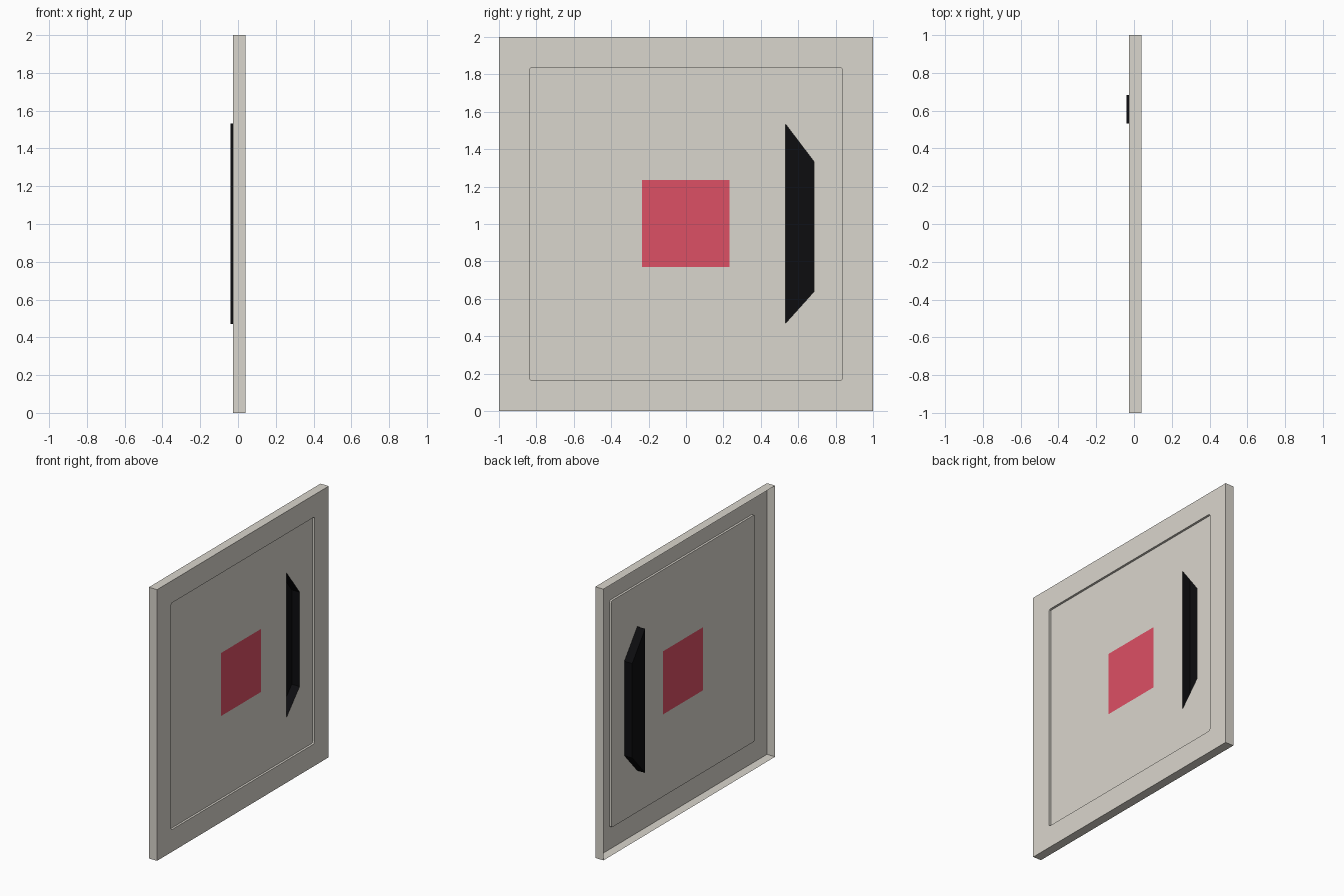
import bpy, bmesh, math

if "Cube" in bpy.data.objects:
    bpy.data.objects.remove(bpy.data.objects["Cube"])

# Depth planes along x: pressed sheet, open towards -x
FACE, FLOOR, RIM, POCKET = 0.04, 0.024, -0.027, -0.04


def material(name, color):
    m = bpy.data.materials.new(name)
    m.diffuse_color = color
    m.use_nodes = True
    m.node_tree.nodes["Principled BSDF"].inputs["Base Color"].default_value = m.diffuse_color
    return m


shell_mat = material("warm_grey", (0.70, 0.67, 0.61, 1))
red_mat = material("red", (0.72, 0.08, 0.13, 1))
black_mat = material("black", (0.004, 0.004, 0.005, 1))


def rect(y0, y1, z0, z1):
    return [(y0, z0), (y1, z0), (y1, z1), (y0, z1)]


def rounded_rect(half, zc, r, steps=2):
    pts = []
    for k, (sy, sz) in enumerate([(-1, -1), (1, -1), (1, 1), (-1, 1)]):
        for i in range(steps + 1):
            a = math.pi * (1 + k / 2) + math.pi / 2 * i / steps
            pts.append((sy * (half - r) + r * math.cos(a),
                        zc + sz * (half - r) + r * math.sin(a)))
    return pts


def finish(bm, name, mat):
    me = bpy.data.meshes.new(name)
    bm.to_mesh(me)
    bm.free()
    me.materials.append(mat)
    ob = bpy.data.objects.new(name, me)
    bpy.context.collection.objects.link(ob)


def add_loop(bm, pts, x):
    vs = [bm.verts.new((x, y, z)) for y, z in pts]
    return vs, [bm.edges.new((vs[i - 1], vs[i])) for i in range(len(vs))]


def sheet(name, loops, x, mat):
    """Flat sheet facing +x: outer loop first, any others are holes."""
    bm = bmesh.new()
    edges = [e for pts in loops for e in add_loop(bm, pts, x)[1]]
    bmesh.ops.triangle_fill(bm, edges=edges, use_beauty=True, normal=(1, 0, 0))
    for f in bm.faces:
        f.normal_update()
        if f.normal.x < 0:
            f.normal_flip()
    bmesh.ops.dissolve_limit(bm, angle_limit=0.01, verts=bm.verts[:], edges=bm.edges[:])
    finish(bm, name, mat)


def walls(name, pts, x_back, x_front, mat, outward=True):
    """Band of faces joining one outline at two depths."""
    bm = bmesh.new()
    a, _ = add_loop(bm, pts, x_back)
    b, _ = add_loop(bm, pts, x_front)
    for i in range(len(pts)):
        quad = [a[i - 1], a[i], b[i], b[i - 1]]
        bm.faces.new(quad if outward else quad[::-1])
    finish(bm, name, mat)


outer = rect(-1, 1, 0, 2)
recess = rounded_rect(0.836, 1.0, 0.012)
square = rect(-0.234, 0.232, 0.77, 1.235)
handle = [(0.533, 0.47), (0.684, 0.638), (0.684, 1.334), (0.533, 1.533)]

# Panel border with its edges folded back
sheet("panel_border", [outer, recess], FACE, shell_mat)
walls("panel_edges", outer, RIM, FACE, shell_mat)

# Shallow recessed centre with openings for the square and handle
walls("recess_walls", recess, FLOOR, FACE, shell_mat, outward=False)
sheet("recess_floor", [recess, square, handle], FLOOR, shell_mat)

# Red square flush with the recess floor
sheet("red_square", [square], FLOOR, red_mat)

# Black handle pocket pressed through to the back
walls("handle_pocket_walls", handle, POCKET, FLOOR, black_mat, outward=False)
sheet("handle_pocket_floor", [handle], POCKET, black_mat)
